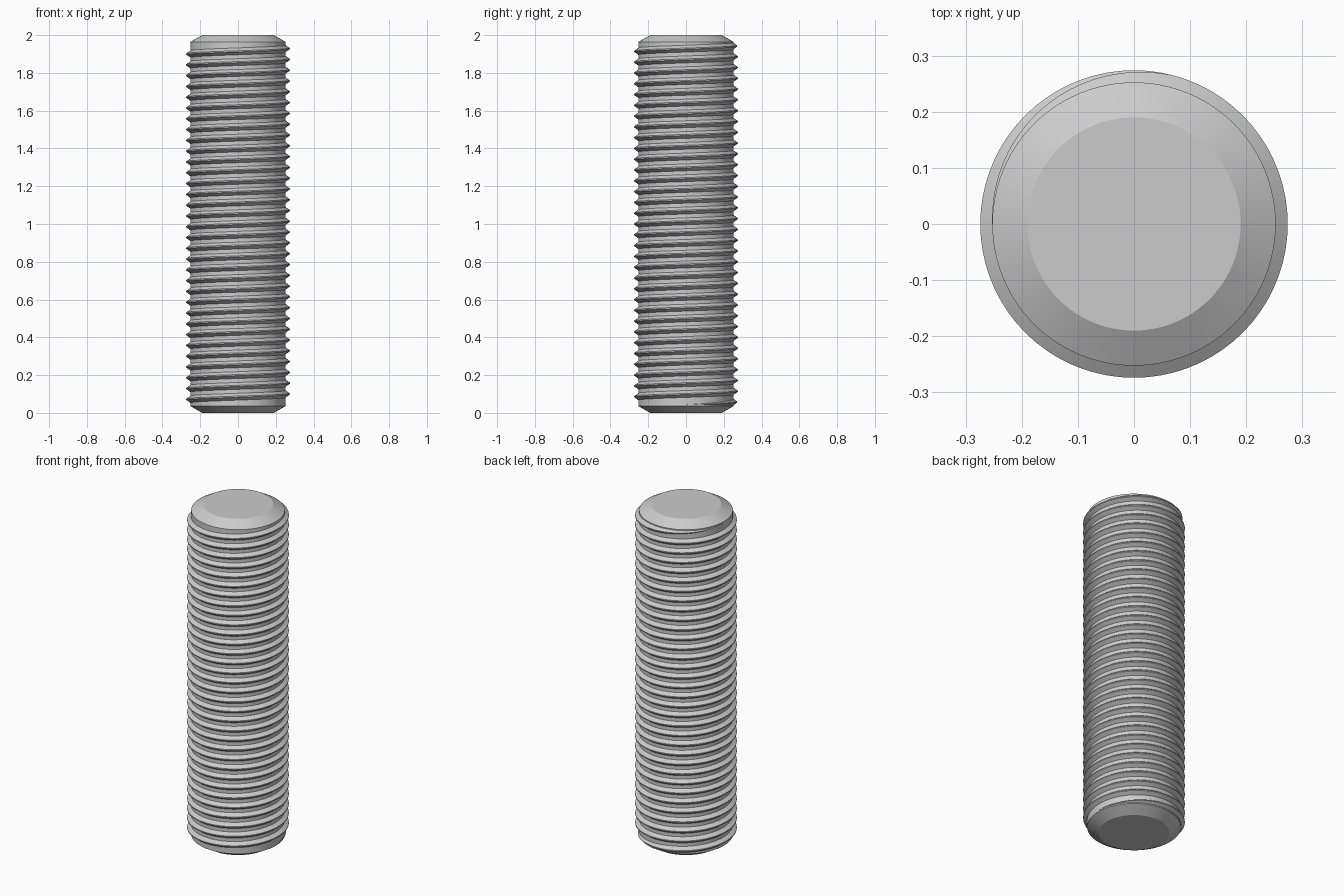
import bpy
import bmesh
from math import pi, cos, sin, radians

old = bpy.data.objects.get("Cube")
if old:
    bpy.data.objects.remove(old, do_unlink=True)

CORE, CREST, END = 0.2525, 0.274, 0.19     # radii of core, thread crest and end face
HEIGHT, CHAMFER = 2.0, 0.036
TURNS, START, STOP = 33.5, 0.043, 1.957    # right-handed thread
STEPS = 72                                 # sections per turn
TAPER = radians(105)                       # run-in and run-out of the thread

steel = bpy.data.materials.new("grey_steel")
steel.use_nodes = True
colour = (0.6, 0.6, 0.6, 1)
steel.diffuse_color = colour
steel.node_tree.nodes["Principled BSDF"].inputs["Base Color"].default_value = colour


def finish(bm, name):
    bmesh.ops.recalc_face_normals(bm, faces=bm.faces)
    mesh = bpy.data.meshes.new(name)
    bm.to_mesh(mesh)
    bm.free()
    mesh.materials.append(steel)
    obj = bpy.data.objects.new(name, mesh)
    bpy.context.collection.objects.link(obj)
    bpy.ops.object.select_all(action='DESELECT')
    obj.select_set(True)
    bpy.context.view_layer.objects.active = obj
    bpy.ops.object.shade_smooth_by_angle(angle=radians(25))


def bridge(bm, a, b):
    for i in range(len(a)):
        j = (i + 1) % len(a)
        bm.faces.new((a[i], a[j], b[j], b[i]))


# Core: a rod with a chamfer at both ends
bm = bmesh.new()
profile = [(END, 0), (CORE, CHAMFER), (CORE, HEIGHT - CHAMFER), (END, HEIGHT)]
count = 96
rings = [[bm.verts.new((r * cos(2 * pi * i / count), r * sin(2 * pi * i / count), z))
          for i in range(count)] for r, z in profile]
for lower, upper in zip(rings, rings[1:]):
    bridge(bm, lower, upper)
bm.faces.new(rings[0])
bm.faces.new(rings[-1])
finish(bm, "rod_core")

# Thread: a blunt V ridge swept along a helix, fading out at both ends
bm = bmesh.new()
total = int(TURNS * STEPS)
sections = []
for k in range(total + 1):
    angle = 2 * pi * k / STEPS
    left = 2 * pi * (total - k) / STEPS
    fade = max(0.02, min(1, angle / TAPER, left / TAPER))
    mid = START + (STOP - START) * k / total
    crest = CORE + (CREST - CORE) * fade
    section = [(CORE - 0.001, -0.019), (crest, -0.003), (crest, 0.003), (CORE - 0.001, 0.019)]
    sections.append([bm.verts.new((r * cos(angle), r * sin(angle), mid + dz * fade))
                     for r, dz in section])
for a, b in zip(sections, sections[1:]):
    bridge(bm, a, b)
bm.faces.new(sections[0])
bm.faces.new(sections[-1])
finish(bm, "screw_thread")
